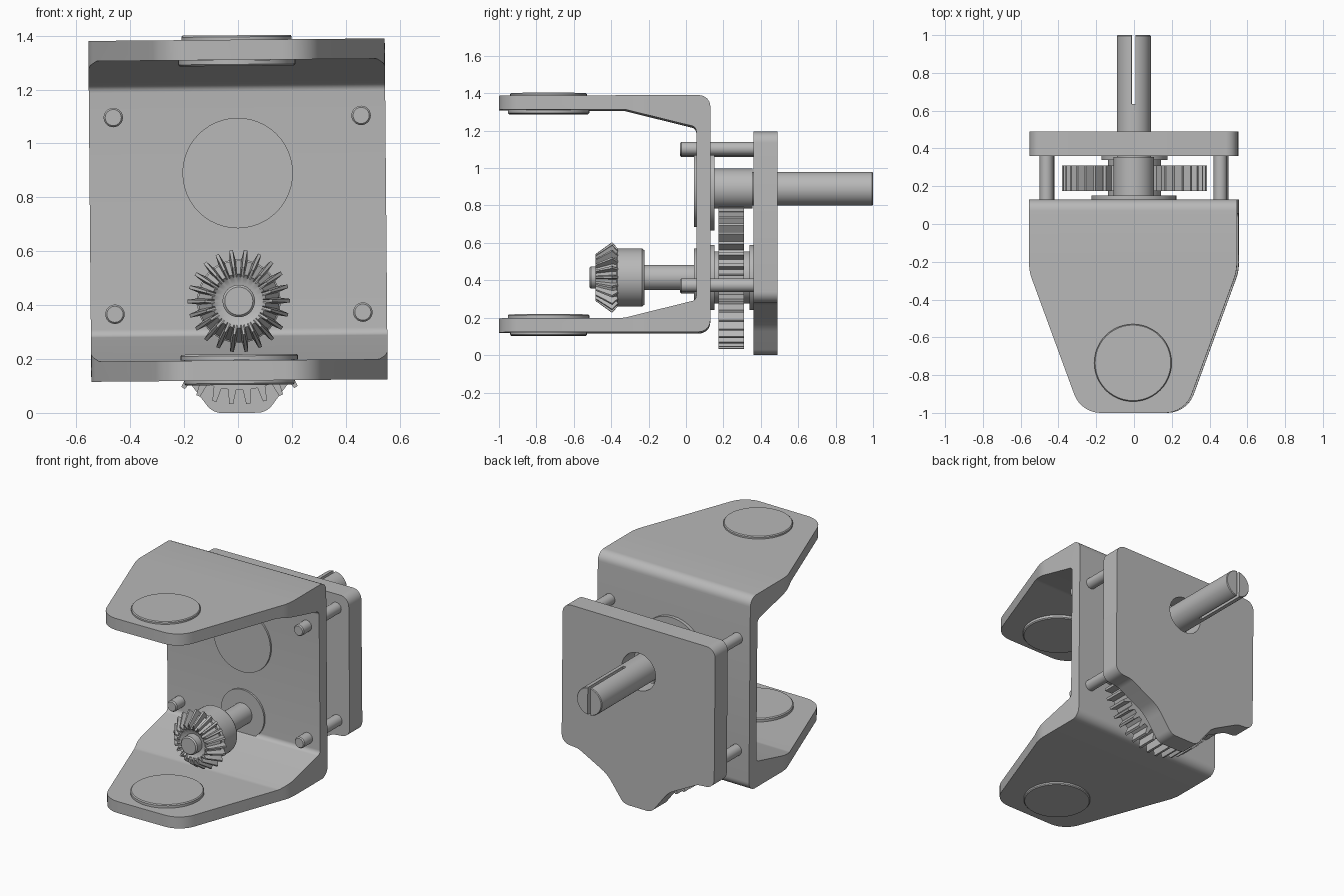
import bpy, bmesh, math
from mathutils import Matrix, Vector

cube = bpy.data.objects.get("Cube")
if cube:
    bpy.data.objects.remove(cube, do_unlink=True)

grey = bpy.data.materials.new("machined grey")
grey.use_nodes = True
colour = (0.48, 0.48, 0.48, 1)
grey.diffuse_color = colour
grey.node_tree.nodes["Principled BSDF"].inputs["Base Color"].default_value = colour
parts = []


def loft(name, rings):
    """Solid through rings of equal point count, capped at both ends."""
    bm = bmesh.new()
    loops = [[bm.verts.new(p) for p in ring] for ring in rings]
    n = len(loops[0])
    for a, b in zip(loops, loops[1:]):
        for i in range(n):
            j = (i + 1) % n
            bm.faces.new((a[i], a[j], b[j], b[i]))
    bm.faces.new(loops[0])
    bm.faces.new(loops[-1])
    bmesh.ops.recalc_face_normals(bm, faces=bm.faces)
    mesh = bpy.data.meshes.new(name)
    bm.to_mesh(mesh)
    bm.free()
    mesh.materials.append(grey)
    obj = bpy.data.objects.new(name, mesh)
    bpy.context.collection.objects.link(obj)
    parts.append(obj)
    return obj


def extrude(name, outline, axis, start, end):
    """Push a 2D outline along an axis (0 = x, 1 = y, 2 = z)."""
    def place(p, t):
        v = list(p)
        v.insert(axis, t)
        return v
    return loft(name, [[place(p, t) for p in outline] for t in (start, end)])


def lathe(name, profile, centre, axis=1, n=48):
    """Turn (position, radius) pairs about an axis through a 2D centre."""
    rings = []
    for t, r in profile:
        ring = []
        for i in range(n):
            a = math.tau * i / n
            v = [centre[0] + r * math.cos(a), centre[1] + r * math.sin(a)]
            v.insert(axis, t)
            ring.append(v)
        rings.append(ring)
    return loft(name, rings)


def rounded(corners, steps=8):
    """Fillet polygon corners given as (u, v, radius)."""
    out = []
    for i, (u, v, r) in enumerate(corners):
        p = Vector((u, v))
        if r == 0:
            out.append(p)
            continue
        d1 = (Vector(corners[i - 1][:2]) - p).normalized()
        d2 = (Vector(corners[(i + 1) % len(corners)][:2]) - p).normalized()
        half = d1.angle(d2) / 2
        centre = p + (d1 + d2).normalized() * r / math.sin(half)
        a = p + d1 * r / math.tan(half) - centre
        b = p + d2 * r / math.tan(half) - centre
        sweep = a.angle(b)
        for k in range(steps + 1):
            t = k / steps
            out.append(centre + (a * math.sin((1 - t) * sweep) + b * math.sin(t * sweep)) / math.sin(sweep))
    return out


def mirrored(half):
    return half + [(-u, v, r) for u, v, r in reversed(half)]


def boolean(obj, tool, operation):
    mod = obj.modifiers.new("cut", 'BOOLEAN')
    mod.object, mod.operation, mod.solver = tool, operation, 'EXACT'
    bpy.context.view_layer.objects.active = obj
    bpy.ops.object.modifier_apply(modifier=mod.name)
    parts.remove(tool)
    bpy.data.objects.remove(tool, do_unlink=True)


def teeth(count, tip, root, y, centre):
    """Trapezoid-toothed ring in the x-z plane."""
    ring = []
    for i in range(count):
        for f, r in ((-0.27, root), (-0.12, tip), (0.12, tip), (0.27, root)):
            a = math.tau * (i + f) / count
            ring.append((centre[0] + r * math.cos(a), y, centre[1] + r * math.sin(a)))
    return ring


upper, lower = (0, 0.89), (0, 0.415)

# C-shaped bracket: side profile trimmed by the tapered flange outline
mid = 0.7525
top_half = [(0.13, 1.385, 0.06), (-1, 1.385, 0), (-1, 1.31, 0), (-0.33, 1.31, 0.1), (0.055, 1.215, 0.03)]
bottom_half = [(y, 2 * mid - z, r) for y, z, r in reversed(top_half)]
bracket = extrude("bracket", rounded(top_half + bottom_half), 0, -0.7, 0.7)
outline = rounded(mirrored([(0.55, 0.3, 0), (0.55, -0.25, 0.25), (0.275, -1, 0.15)]))
boolean(bracket, extrude("outline_tool", outline, 2, -0.2, 1.8), 'INTERSECT')

# Flanged bushings in the two bracket arms
for name, s in (("top_arm_bushing", 1), ("bottom_arm_bushing", -1)):
    heights = [(0.651, 0.2), (0.643, 0.205), (0.555, 0.205), (0.555, 0.218), (0.541, 0.218), (0.535, 0.212)]
    heights = [(0.535, 0.212), (0.541, 0.218), (0.557, 0.218), (0.557, 0.205), (0.643, 0.205), (0.649, 0.2)]
    lathe(name, [(mid + s * t, r) for t, r in heights], (0, -0.735), axis=2)

# Flanged bushings in the bracket wall and back plate
for name, c, r in (("upper_bushing", upper, 0.205), ("lower_bushing", lower, 0.155)):
    lathe(name, [(0.043, r), (0.13, r), (0.13, r + 0.02), (0.152, r + 0.02)], c)
lathe("rear_bushing", [(0.34, 0.175), (0.37, 0.175)], lower)

# Back plate with a scalloped lower edge and a clearance hole
half = [(0.55, 1.19, 0.06), (0.55, 0.28, 0.06), (0.43, 0.27, 0.1), (0.22, 0.16, 0.2), (0.1, 0, 0.07)]
plate = extrude("back_plate", rounded(mirrored(half)), 1, 0.36, 0.49)
boolean(plate, lathe("hole_tool", [(0.3, 0.122), (0.6, 0.122)], upper), 'DIFFERENCE')

# Spacer pins
for x in (-0.46, 0.46):
    for z in (0.37, 1.1):
        side = ("left" if x > 0 else "right") + ("_upper" if z > 1 else "_lower")
        lathe(side + "_pin", [(-0.032, 0.03), (-0.025, 0.036), (0.37, 0.036)], (x, z), n=24)

# Output shaft with a slotted end
shaft = lathe("output_shaft", [(0.14, 0.107), (0.355, 0.107), (0.355, 0.09), (0.995, 0.09), (1, 0.086)], upper)
slot = [(-0.01, 0.635), (0.01, 0.635), (0.01, 1.1), (-0.01, 1.1)]
boolean(shaft, extrude("slot_tool", slot, 2, 0.7, 1.1), 'DIFFERENCE')

# Lower shaft, spur gear and its hub
lathe("lower_shaft", [(-0.515, 0.052), (-0.507, 0.06), (-0.3, 0.06), (-0.3, 0.068), (0.4, 0.068)], lower)
loft("spur_gear", [teeth(38, 0.383, 0.33, y, lower) for y in (0.175, 0.31)])
lathe("spur_gear_hub", [(0.15, 0.14), (0.34, 0.14)], lower)

# Bevel gear with a dished front face, and its collar
count = 22
bevel_rings = ((-0.46, 0.066, 0.066), (-0.472, 0.09, 0.09), (-0.485, 0.125, 0.1),
               (-0.395, 0.19, 0.15), (-0.36, 0.15, 0.14))
loft("bevel_gear", [teeth(count, tip, root, y, lower) for y, tip, root in bevel_rings])
lathe("bevel_gear_collar", [(-0.375, 0.14), (-0.365, 0.155), (-0.235, 0.155), (-0.222, 0.145)], lower)

# Smooth the round surfaces, then lean the assembly slightly
pivot = Matrix.Translation((0, 0, mid))
lean = pivot @ Matrix.Rotation(math.radians(-0.5), 4, 'Y') @ pivot.inverted()
bpy.ops.object.select_all(action='DESELECT')
for obj in parts:
    obj.matrix_world = lean
    obj.select_set(True)
bpy.context.view_layer.objects.active = bracket
bpy.ops.object.shade_smooth_by_angle(angle=math.radians(30))
